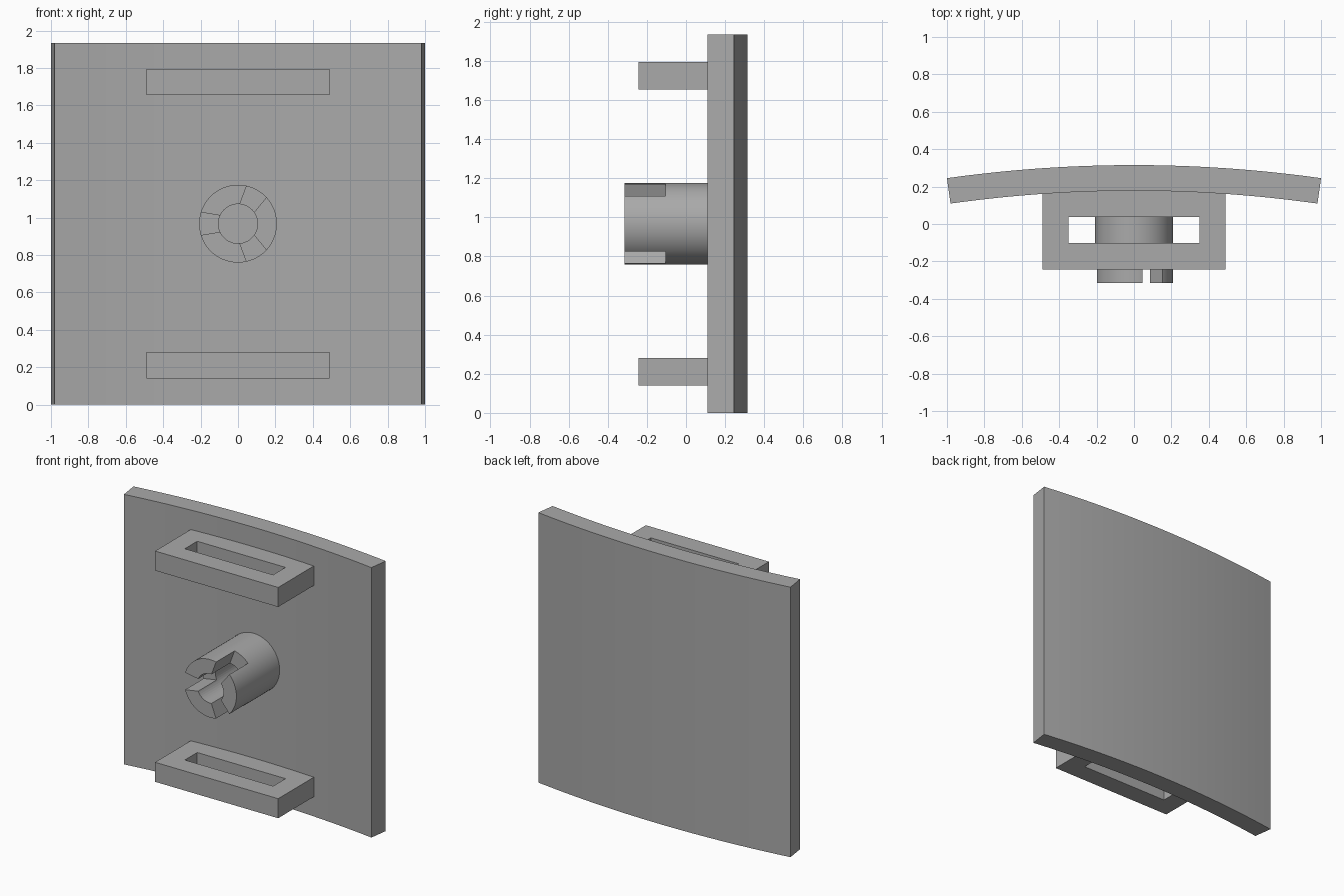
import bpy, bmesh, math

cube = bpy.data.objects.get("Cube")
if cube:
    bpy.data.objects.remove(cube, do_unlink=True)

grey = bpy.data.materials.new("plain grey")
grey.use_nodes = True
GREY = (0.40, 0.40, 0.40, 1)
grey.diffuse_color = GREY
grey.node_tree.nodes["Principled BSDF"].inputs["Base Color"].default_value = GREY


def prism(name, outline, to_3d, depth):
    """Extrude a 2D outline along the vector depth."""
    bm = bmesh.new()
    face = bm.faces.new([bm.verts.new(to_3d(u, v)) for u, v in outline])
    new = bmesh.ops.extrude_face_region(bm, geom=[face])["geom"]
    bmesh.ops.translate(bm, vec=depth, verts=[g for g in new if isinstance(g, bmesh.types.BMVert)])
    bmesh.ops.recalc_face_normals(bm, faces=bm.faces)
    mesh = bpy.data.meshes.new(name)
    bm.to_mesh(mesh)
    bm.free()
    mesh.materials.append(grey)
    obj = bpy.data.objects.new(name, mesh)
    bpy.context.collection.objects.link(obj)
    return obj


def cut(obj, cutter):
    mod = obj.modifiers.new("cut", "BOOLEAN")
    mod.operation = "DIFFERENCE"
    mod.solver = "EXACT"
    mod.object = cutter
    cutter.hide_render = True
    cutter.hide_set(True)


def smooth(obj):
    bpy.ops.object.select_all(action="DESELECT")
    obj.select_set(True)
    bpy.context.view_layer.objects.active = obj
    bpy.ops.object.shade_smooth_by_angle(angle=math.radians(30))


def arc(radius, start, end, steps, cy=0.0):
    angles = [start + (end - start) * i / steps for i in range(steps + 1)]
    return [(radius * math.cos(a), cy + radius * math.sin(a)) for a in angles]


def rect(x0, x1, y0, y1):
    return [(x0, y0), (x1, y0), (x1, y1), (x0, y1)]


# Curved plate
HEIGHT, R_OUT, THICK, BACK = 1.935, 7.18, 0.137, 0.315
half = math.asin(1 / R_OUT)
lo, hi = math.pi / 2 - half, math.pi / 2 + half
centre = BACK - R_OUT
profile = arc(R_OUT, lo, hi, 24, centre) + arc(R_OUT - THICK, hi, lo, 24, centre)
plate = prism("curved_plate", profile, lambda x, y: (x, y, 0), (0, 0, HEIGHT))
smooth(plate)

# Strap loops, back edge following the plate's inner curve
reach = math.asin(0.488 / (R_OUT - THICK))
back_edge = arc(R_OUT - THICK + 0.004, math.pi / 2 - reach, math.pi / 2 + reach, 12, centre)
for name, z in (("lower_loop", 0.141), ("upper_loop", 1.655)):
    outline = [(-0.488, -0.242), (0.488, -0.242)] + back_edge
    loop = prism(name, outline, lambda x, y: (x, y, z), (0, 0, 0.14))
    slot = prism(name + "_cutter", rect(-0.35, 0.35, -0.102, 0.038),
                 lambda x, y: (x, y, z - 0.1), (0, 0, 0.34))
    cut(loop, slot)

# Hollow peg with three tapered slots at its front end
PEG_Z, FRONT = 0.9675, -0.315
peg = prism("peg", arc(0.208, 0, math.tau * 63 / 64, 63),
            lambda x, w: (x, FRONT, PEG_Z + w), (0, 0.497, 0))
bore = prism("peg_bore_cutter", arc(0.105, 0, math.tau * 47 / 48, 47),
             lambda x, w: (x, FRONT - 0.1, PEG_Z + w), (0, 0.58, 0))
cut(peg, bore)
for i in range(3):
    a = math.radians(60 + 120 * i)
    c, s = math.cos(a), math.sin(a)
    wedge = [(0.03, -0.033), (0.3, -0.078), (0.3, 0.078), (0.03, 0.033)]
    slot = prism(f"peg_slot_cutter_{i + 1}", wedge,
                 lambda r, t: (r * c - t * s, FRONT - 0.1, PEG_Z + r * s + t * c), (0, 0.31, 0))
    cut(peg, slot)
smooth(peg)
